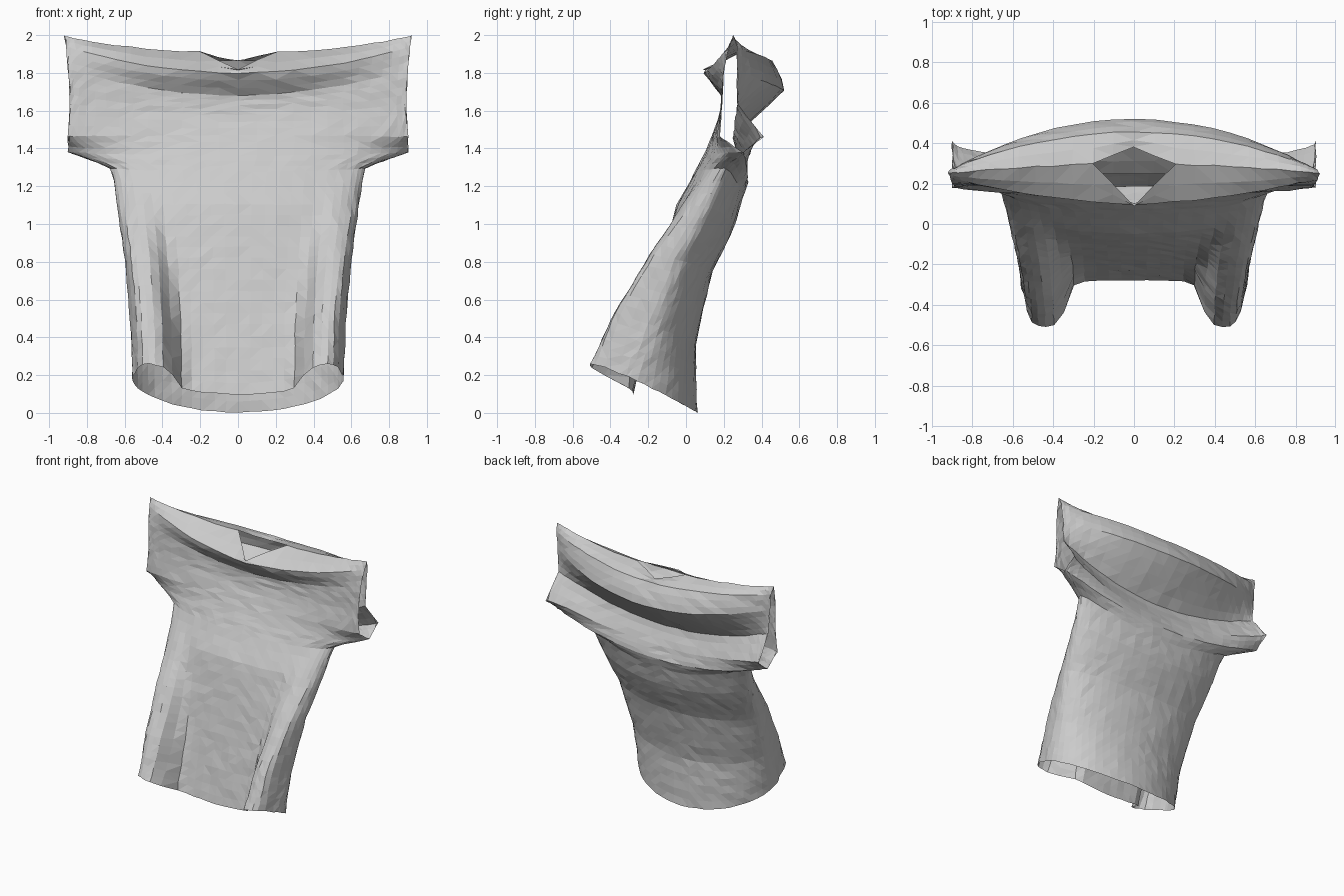
import bpy, bmesh, math, random
from mathutils import Vector

random.seed(4)
if "Cube" in bpy.data.objects:
    bpy.data.objects.remove(bpy.data.objects["Cube"], do_unlink=True)

# Cloth levels from hem to shoulder: front z, back z, side z, half width,
# front y, front side y, back side y, back y, hem tilt, fold depth
LEVELS = [
    (-.03, .03, .05, .56, -.28, -.30, -.30, .06, .46, .22),
    (.40, .38, .40, .57, -.20, -.20, -.20, .05, .35, .18),
    (.80, .78, .80, .60, -.12, -.06, -.06, .14, .20, .10),
    (1.1, 1.02, 1.1, .64, -.05, .10, .10, .26, .10, .03),
    (1.28, 1.14, 1.3, .67, .05, .20, .20, .30, 0, 0),
    (1.36, 1.22, 1.38, .90, .09, .30, .30, .33, 0, 0),
    (1.47, 1.31, 1.46, .90, .14, .18, .41, .30, 0, 0),
    (1.58, 1.45, 1.64, .89, .18, .19, .27, .24, 0, 0),
    (1.68, 1.71, 1.82, .90, .19, .20, .27, .53, 0, 0),
    (1.80, 1.87, 1.94, .91, .09, .23, .27, .46, 0, 0),
    (1.91, 1.91, 2.00, .92, .30, .25, .25, .30, 0, 0),
]
STEPS = [6, 6, 5, 3, 3, 3, 3, 4, 3, 2]
ARMPIT, LIP, TOP = 5, 9, 10
HALF = 14
NECK = .2


def level_at(t):
    """Interpolate between the cloth levels."""
    i = min(int(t), TOP - 1)
    return [p + (q - p) * (t - i) for p, q in zip(LEVELS[i], LEVELS[i + 1])]


def cloth_point(t, u, is_front):
    zf, zb, zs, w, yf, side_f, side_b, yb, tilt, fold = level_at(t)
    a = math.sin(u * math.pi / 2)
    bulge = math.cos(u * math.pi / 2)
    if t <= ARMPIT:
        side_b = side_f
    side, middle, zc = (side_f, yf, zf) if is_front else (side_b, yb, zb)
    # Round below the arms, pinched toward the sleeves above
    y = side + (middle - side) * bulge ** (1 + min(max((t - ARMPIT) / 3, 0), 1))
    # Two deep vertical folds at the front hem
    if is_front:
        reach = (abs(a) - .78 - .04 * t) / .2
        y -= fold * math.exp(-reach ** 4) * min(1, 3 * bulge)
    z = zc + (zs - zc) * a * a - tilt * y
    # Neck opening pulls the front and back edges apart
    if t > LIP:
        gap = max(0, 1 - abs(a * w) / NECK) * (t - LIP)
        y += gap * (-.21 if is_front else .08)
        z -= gap * (.09 if is_front else .05)
    return Vector((a * w, y, z))


def add_sheet(bm, rows, is_front):
    columns = [k / HALF for k in range(-HALF, HALF + 1)]
    grid = [[bm.verts.new(cloth_point(t, u, is_front)) for u in columns] for t in rows]
    for low, high in zip(grid, grid[1:]):
        for k in range(len(columns) - 1):
            quad = [low[k], low[k + 1], high[k + 1], high[k]]
            bm.faces.new(quad if is_front else quad[::-1])


# Grey cloth
grey = bpy.data.materials.new("grey_cloth")
grey.use_nodes = True
colour = (.6, .6, .6, 1)
grey.diffuse_color = colour
grey.node_tree.nodes["Principled BSDF"].inputs["Base Color"].default_value = colour

# Front and back sheets, sewn at the sides and shoulders, open at hem, sleeves and neck
rows = [i + k / n for i, n in enumerate(STEPS) for k in range(n)] + [TOP]
bm = bmesh.new()
for is_front in (True, False):
    add_sheet(bm, rows, is_front)
bmesh.ops.remove_doubles(bm, verts=bm.verts, dist=.0005)

# Soften the creases of the cloth, keeping its open edges
inner = [v for v in bm.verts if not v.is_boundary]
bmesh.ops.smooth_vert(bm, verts=inner, factor=.4,
                      use_axis_x=True, use_axis_y=True, use_axis_z=True)

# Small wrinkles
for v in bm.verts:
    v.co += Vector([random.uniform(-.003, .003) for axis in range(3)])
    v.co.z = min(max(v.co.z, 0), 2)
bmesh.ops.triangulate(bm, faces=bm.faces, quad_method='SHORT_EDGE')

mesh = bpy.data.meshes.new("shirt")
bm.to_mesh(mesh)
bm.free()
mesh.materials.append(grey)
shirt = bpy.data.objects.new("shirt", mesh)
bpy.context.collection.objects.link(shirt)
